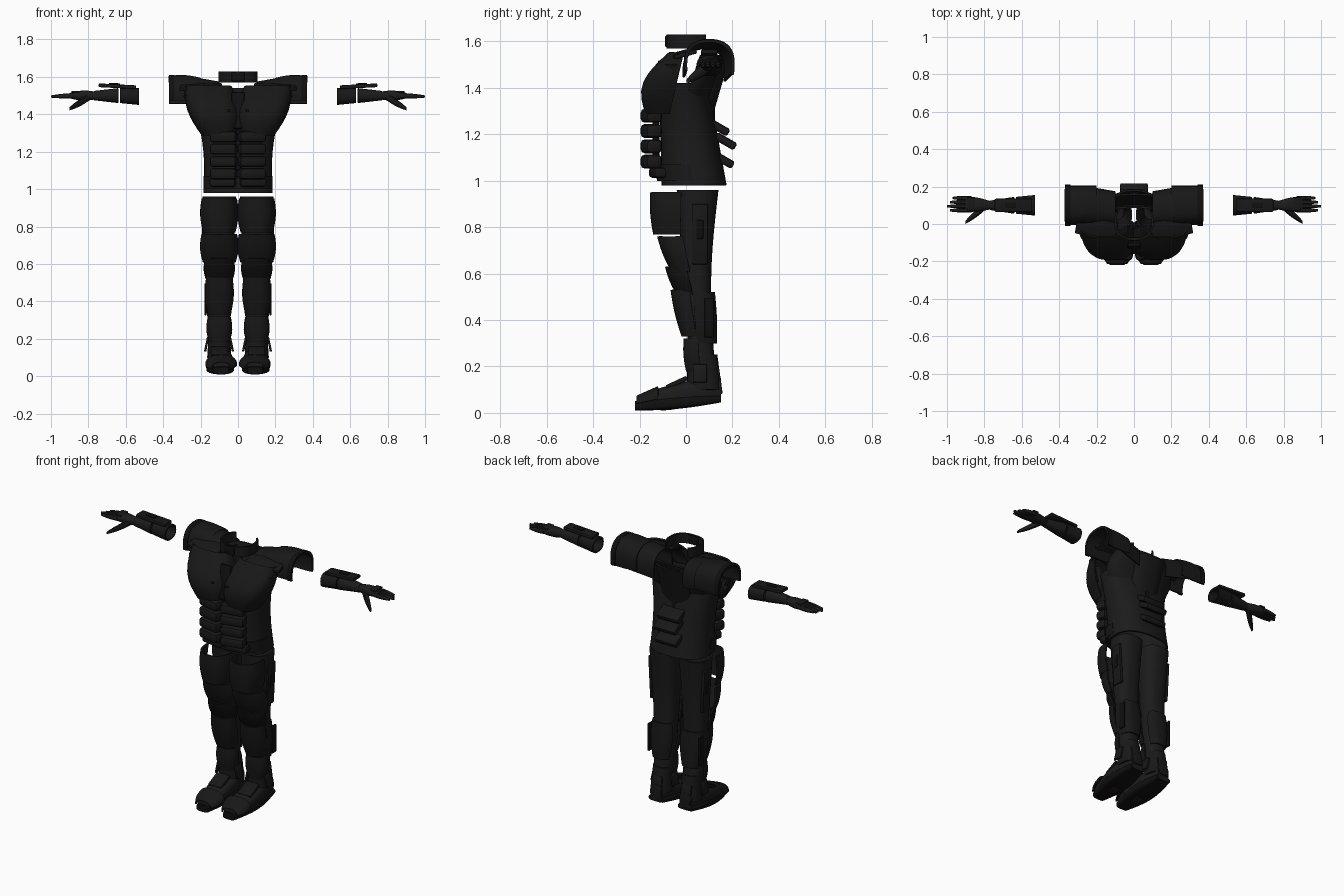
import bpy
import bmesh
from math import cos, sin, pi, radians, copysign
from mathutils import Matrix, Euler, Vector

if "Cube" in bpy.data.objects:
    bpy.data.objects.remove(bpy.data.objects["Cube"], do_unlink=True)


def material(name, colour):
    mat = bpy.data.materials.new(name)
    mat.use_nodes = True
    mat.diffuse_color = (*colour, 1)
    bsdf = next(n for n in mat.node_tree.nodes if n.type == "BSDF_PRINCIPLED")
    bsdf.inputs["Base Color"].default_value = (*colour, 1)
    bsdf.inputs["Roughness"].default_value = 0.8
    return mat


ARMOUR = material("black armour", [.009] * 3)
FABRIC = material("charcoal fabric", [.011] * 3)
TRIM = material("deep black trim", [.005] * 3)
RED = material("dark red", (.025, .006, .006))
FULL, FRONT, BACK = (0, 360), (180, 360), (0, 180)


def finish(bm, name, mat, mirror, thickness=0):
    """Turn a bmesh into a shaded object, optionally thickened and mirrored."""
    bmesh.ops.recalc_face_normals(bm, faces=bm.faces)
    mesh = bpy.data.meshes.new(name)
    bm.to_mesh(mesh)
    bm.free()
    mesh.materials.append(mat)
    obj = bpy.data.objects.new(name, mesh)
    bpy.context.collection.objects.link(obj)
    bpy.ops.object.select_all(action="DESELECT")
    obj.select_set(True)
    bpy.context.view_layer.objects.active = obj
    if thickness:
        solid = obj.modifiers.new("thickness", "SOLIDIFY")
        solid.thickness = thickness
        solid.offset = 0
        bpy.ops.object.modifier_apply(modifier=solid.name)
    if mirror:
        other_side = obj.modifiers.new("mirror", "MIRROR")
        other_side.use_mirror_merge = False
        bpy.ops.object.modifier_apply(modifier=other_side.name)
    bpy.ops.object.shade_smooth_by_angle(angle=radians(35))


def taper(low, high, swell=0, crown=0, rings=9):
    """Stations (position, centre u, v, radius u, v) blended between two ends, swelling midway."""
    stations = []
    for i in range(rings):
        t = i / (rings - 1)
        s, cu, cv, ru, rv = Vector(low).lerp(Vector(high), t)
        bulge = sin(pi * t)
        stations.append((s, cu, cv, ru + swell * bulge, rv + crown * bulge))
    return stations


def skin(name, stations, arc=FULL, axis="z", mat=ARMOUR, mirror=True,
         power=2.5, thickness=.01, capped=False, steps=24):
    """Join superellipse arcs along an axis into a shell or a capped solid."""
    place = {"z": lambda s, u, v: (u, v, s),
             "x": lambda s, u, v: (s, u, v),
             "y": lambda s, u, v: (u, s, v)}[axis]
    start, end = arc
    count = steps if arc == FULL else steps + 1
    bm = bmesh.new()
    rings = []
    for s, cu, cv, ru, rv in stations:
        ring = []
        for i in range(count):
            angle = radians(start + (end - start) * i / steps)
            c, d = cos(angle), sin(angle)
            u = cu + ru * copysign(abs(c) ** (2 / power), c)
            v = cv + rv * copysign(abs(d) ** (2 / power), d)
            ring.append(bm.verts.new(place(s, u, v)))
        rings.append(ring)
    for low, high in zip(rings, rings[1:]):
        for i in range(steps):
            j = (i + 1) % count
            bm.faces.new((low[i], low[j], high[j], high[i]))
    if capped:
        bm.faces.new(rings[0])
        bm.faces.new(rings[-1])
    finish(bm, name, mat, mirror, 0 if capped else thickness)


def plate(name, centre, size, turn=(0, 0, 0), mat=ARMOUR, mirror=True):
    """Block with rounded edges, turned by degrees."""
    bm = bmesh.new()
    bmesh.ops.create_cube(bm, size=1)
    bmesh.ops.scale(bm, vec=size, verts=bm.verts)
    bmesh.ops.bevel(bm, geom=bm.edges[:], offset=min(size) * .3, segments=2,
                    profile=.5, affect="EDGES")
    spin = Euler([radians(angle) for angle in turn]).to_matrix().to_4x4()
    bmesh.ops.transform(bm, matrix=Matrix.Translation(Vector(centre)) @ spin, verts=bm.verts)
    finish(bm, name, mat, mirror)


HIP, ANKLE = .96, .2


def leg_station(z):
    """Section of the leg at a height, drawn in around the knee."""
    t = (HIP - z) / (HIP - ANKLE)
    dip = .012 * sin(pi * t)
    return z, .1, .05 + .02 * t - dip, .085 - .035 * t, .085 - .035 * t - dip


def leg_plate(name, low, high, push, lean=0, widen=0, arc=FRONT, mat=ARMOUR, rings=7):
    """Curved plate following the leg, pushed forwards (more at the top by lean), rims rounded."""
    stations = []
    for i in range(rings):
        t = i / (rings - 1)
        z, cu, cv, ru, rv = leg_station(low + (high - low) * t)
        swell = .012 * sin(pi * t)
        reach = push + lean * t
        stations.append((z, cu, cv - reach, ru + widen + swell, rv + abs(reach) * .65 + swell / 2))
    skin(name, stations, arc, mat=mat)


# Torso: open vest, chest, back and collar
skin("torso_vest", taper((.98, 0, .035, .18, .135), (1.42, 0, -.01, .22, .1), swell=-.02),
     mat=FABRIC, mirror=False, steps=40)
skin("chest_plate", taper((1.29, .1, -.07, .09, .1), (1.55, .16, -.01, .12, .06),
                          swell=.03, crown=.06), FRONT, power=2.8)
plate("chest_badge", (.05, -.178, 1.42), (.02, .009, .01), mat=RED)
plate("sternum", (0, -.13, 1.42), (.07, .02, .2), (-12, 0, 0), TRIM, mirror=False)
plate("clavicle_plate", (.2, -.02, 1.545), (.22, .1, .02), (15, 0, 10))
skin("upper_back", taper((1.36, 0, 0, .2, .1), (1.54, 0, .06, .19, .1), swell=.03),
     BACK, mirror=False)
skin("back_panel", taper((1.28, 0, .03, .1, .08), (1.52, 0, .08, .12, .1)),
     (20, 160), mirror=False)
skin("collar", taper((1.57, 0, .01, .1, .09), (1.63, 0, .01, .1, .09)),
     (130, 410), mirror=False)
plate("collar_clasp", (0, -.08, 1.6), (.07, .02, .05), mat=TRIM, mirror=False)

# Abdomen rows, belt and lower back guards
for row in range(4):
    plate("abdomen_plate", (.076, -.15, 1.28 - row * .066), (.145, .07, .06), (0, 0, 12))
plate("navel_strip", (0, -.13, 1.2), (.03, .03, .2), mat=TRIM, mirror=False)
skin("belt", taper((1, 0, .03, .18, .15), (1.07, 0, .02, .18, .15)), FRONT, mirror=False)
plate("belt_plate", (.08, -.12, 1.035), (.14, .06, .045), (0, 0, 10))
for z, y in ((1.23, .14), (1.17, .17), (1.09, .16)):
    plate("lower_back_guard", (0, y, z), (.15, .1, .035), (-30, 0, 0), mirror=False)
plate("spine_strip", (0, .11, 1.25), (.03, .03, .2), mat=TRIM, mirror=False)

# Shoulders: arched sleeves open underneath
SLEEVE = (-20, 190)
skin("shoulder_yoke", taper((.1, .08, 1.47, .09, .1), (.27, .1, 1.5, .1, .1)), SLEEVE, "x")
skin("shoulder_guard", taper((.2, .1, 1.5, .1, .09), (.37, .1, 1.5, .1, .1), crown=.01),
     SLEEVE, "x")
skin("shoulder_rim", taper((.34, .1, 1.5, .105, .105), (.37, .1, 1.5, .105, .105)),
     SLEEVE, "x", TRIM)
skin("armpit_panel", taper((1.38, .17, -.04, .05, .1), (1.5, .22, -.02, .07, .08)),
     (240, 350), mat=FABRIC)

# Forearms and gloves
skin("forearm_guard", taper((.53, .1, 1.495, .05, .04), (.63, .1, 1.5, .04, .035)), axis="x")
skin("glove_cuff", taper((.64, .1, 1.5, .04, .035), (.77, .1, 1.5, .02, .02)),
     axis="x", mat=FABRIC)
plate("forearm_top", (.645, .1, 1.55), (.2, .07, .02), (0, -3, 0))
plate("forearm_panel", (.66, .1, 1.562), (.06, .03, .01), (0, -3, 0), TRIM)
skin("palm", taper((.76, .1, 1.5, .02, .02), (.9, .107, 1.5, .042, .014), swell=.005, crown=.01),
     axis="x", mat=FABRIC, capped=True)
for i in range(4):
    y, tip = .073 + i * .022, 1 - abs(i - 1) * .015
    skin("finger", taper((.87, y, 1.5, .011, .013), (tip, y, 1.495, .006, .006), swell=.003,
                         crown=.003), axis="x", mat=FABRIC, capped=True, steps=12)
plate("knuckle_guard", (.87, .107, 1.52), (.04, .07, .01))
skin("thumb", taper((.79, .1, 1.495, .02, .018), (.9, .01, 1.43, .009, .009), swell=.006,
                    crown=.006), axis="x", mat=FABRIC, capped=True, steps=12)

# Legs: trousers with layered plates
skin("trouser_leg", [leg_station(HIP - i * .04) for i in range(20)], mat=FABRIC)
leg_plate("thigh_plate", .77, .95, push=.07, widen=.005)
leg_plate("upper_knee_plate", .61, .76, push=.03, lean=.03, widen=.014)
leg_plate("knee_cap", .51, .63, push=.02, lean=.025, mat=TRIM)
leg_plate("shin_plate", .33, .53, push=.015, lean=.02)
leg_plate("ankle_plate", .18, .32, push=.01)
leg_plate("calf_plate", .3, .52, push=-.01, arc=(-20, 160))
plate("thigh_side_plate", (.178, .06, .77), (.02, .07, .26), (0, 3, 0))
plate("thigh_side_panel", (.188, .06, .79), (.01, .03, .08), (0, 3, 0), TRIM)
plate("calf_side_panel", (.174, .1, .41), (.01, .04, .17), mat=TRIM)

# Boots
skin("boot_foot", taper((-.21, .09, .05, .04, .02), (.15, .1, .1, .04, .05),
                        swell=.03, crown=.02),
     axis="y", mat=FABRIC, power=3, capped=True)
skin("boot_sole", taper((-.22, .09, .03, .04, .02), (.15, .1, .06, .05, .015),
                        swell=.03, crown=.01),
     axis="y", mat=TRIM, power=4, capped=True)
plate("sole_mark", (.09, -.08, .016), (.05, .06, .008), (5, 0, 0), RED)
skin("boot_shaft", taper((.1, .1, .08, .06, .07), (.25, .1, .07, .05, .06)))
skin("toe_cap", taper((-.21, .09, .04, .05, .03), (-.12, .09, .06, .08, .05), swell=.01),
     BACK, "y")
plate("instep_guard", (.1, -.04, .13), (.09, .1, .02), (25, 0, 0))
for x, lean in ((.168, -12), (.035, 12)):
    plate("ankle_strip", (x, .06, .17), (.012, .06, .08), (0, lean, 0))
plate("heel_guard", (.1, .14, .14), (.07, .02, .12), (8, 0, 0))
